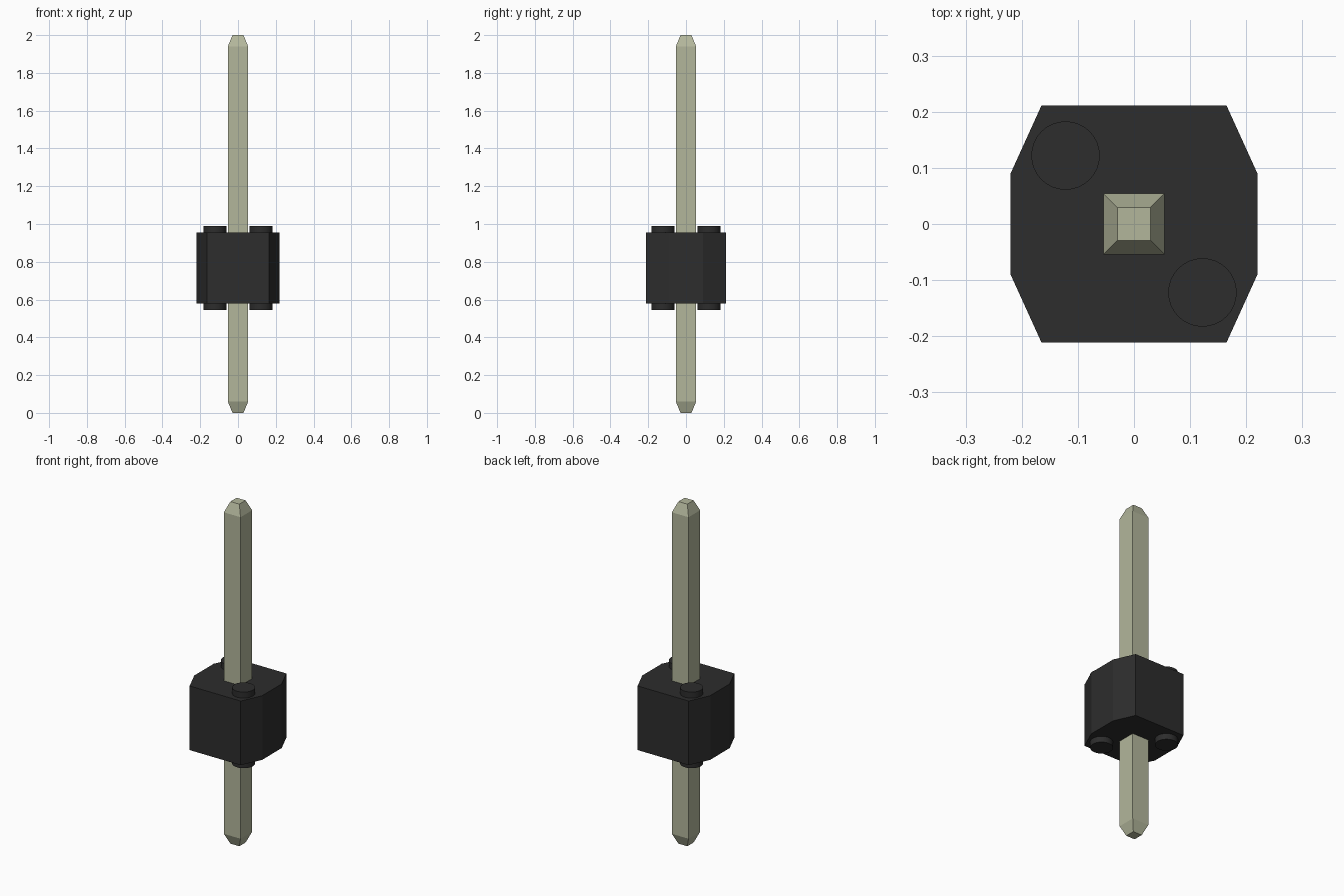
import bpy, bmesh

cube = bpy.data.objects.get("Cube")
if cube:
    bpy.data.objects.remove(cube, do_unlink=True)


def make_material(name, color, roughness):
    mat = bpy.data.materials.new(name)
    mat.use_nodes = True
    mat.diffuse_color = color
    bsdf = mat.node_tree.nodes["Principled BSDF"]
    bsdf.inputs["Base Color"].default_value = color
    bsdf.inputs["Roughness"].default_value = roughness
    return mat


black = make_material("black plastic", (0.026, 0.026, 0.026, 1), 0.6)
metal = make_material("pale metal", (0.45, 0.47, 0.33, 1), 0.4)


def loft(name, sections, mat):
    """Join horizontal outlines, given as (z, [(x, y), ...]), into a closed solid."""
    bm = bmesh.new()
    rings = [[bm.verts.new((x, y, z)) for x, y in pts] for z, pts in sections]
    n = len(rings[0])
    for low, high in zip(rings, rings[1:]):
        for i in range(n):
            j = (i + 1) % n
            bm.faces.new((low[i], low[j], high[j], high[i]))
    bm.faces.new(rings[0][::-1])
    bm.faces.new(rings[-1])
    mesh = bpy.data.meshes.new(name)
    bm.to_mesh(mesh)
    bm.free()
    mesh.materials.append(mat)
    obj = bpy.data.objects.new(name, mesh)
    bpy.context.collection.objects.link(obj)
    return obj


def square(h):
    return [(-h, -h), (h, -h), (h, h), (-h, h)]


# Housing: block with four chamfered upright corners
quarter = [(0.22, 0.09), (0.165, 0.211)]
half = quarter + [(-x, y) for x, y in reversed(quarter)]
outline = half + [(-x, -y) for x, y in half]
loft("housing", [(0.58, outline), (0.955, outline)], black)

# Square pin with tapered ends
loft("pin", [(0, square(0.029)), (0.06, square(0.054)),
             (1.94, square(0.054)), (2, square(0.029))], metal)

# Round standoff studs on opposite corners, above and below the housing
for side, sx in (("left", 1), ("right", -1)):
    for level, z in (("top", 0.965), ("bottom", 0.57)):
        bpy.ops.mesh.primitive_cylinder_add(
            vertices=32, radius=0.061, depth=0.05,
            location=(sx * 0.122, -sx * 0.122, z))
        stud = bpy.context.object
        stud.name = f"{level}_stud_{side}"
        stud.data.materials.append(black)
        bpy.ops.object.shade_smooth_by_angle()
